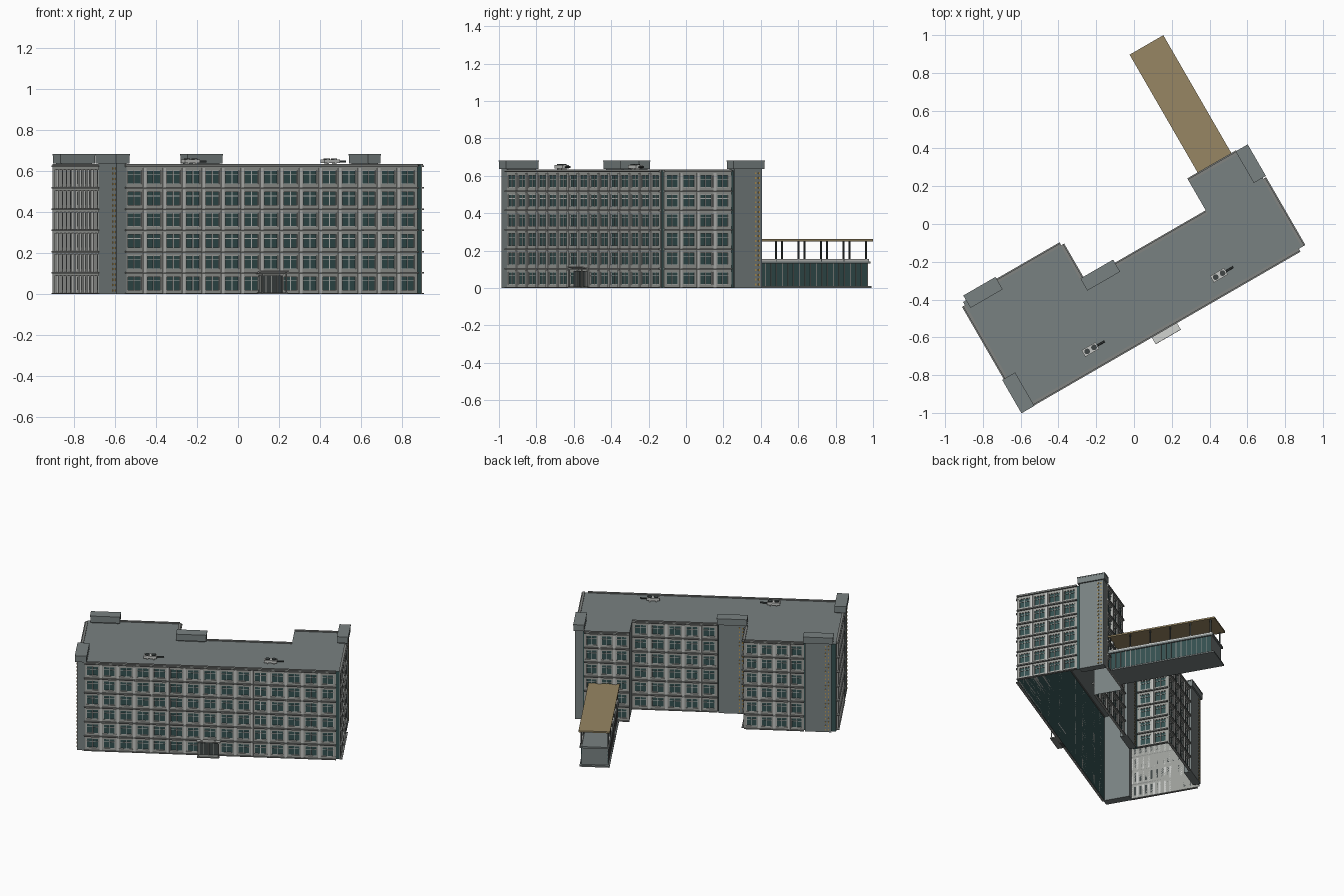
import bpy, bmesh, math
from mathutils import Matrix, Vector

cube = bpy.data.objects.get("Cube")
if cube:
    bpy.data.objects.remove(cube)

TURN = Matrix.Rotation(math.radians(30), 4, 'Z')
FLOOR, FLOORS = 0.1035, 6
TOP = FLOOR * FLOORS


def material(name, *rgb):
    m = bpy.data.materials.new(name)
    m.diffuse_color = (*rgb, 1)
    m.use_nodes = True
    m.node_tree.nodes["Principled BSDF"].inputs["Base Color"].default_value = (*rgb, 1)
    return m


ROOF = material("slate grey", 0.19, 0.22, 0.22)
WALL = material("wall grey", 0.33, 0.34, 0.32)
LIGHT = material("pale grey", 0.55, 0.56, 0.54)
GLASS = material("dark teal glass", 0.035, 0.08, 0.08)
LEDGE = material("ledge grey", 0.22, 0.23, 0.22)
DARK = material("charcoal", 0.05, 0.06, 0.06)
TAN = material("tan", 0.31, 0.24, 0.125)
AMBER = material("amber", 0.5, 0.32, 0.09)


class Part:
    """Gathers boxes and cylinders into one named object."""

    def __init__(self, name, *mats):
        self.name, self.mats, self.bm = name, mats, bmesh.new()

    def box(self, x, y, z, frame=Matrix()):
        size = Matrix.Diagonal((x[1] - x[0], y[1] - y[0], z[1] - z[0], 1))
        mid = Matrix.Translation((sum(x) / 2, sum(y) / 2, sum(z) / 2))
        bmesh.ops.create_cube(self.bm, size=1, matrix=frame @ mid @ size)

    def cylinder(self, at, radius, height, axis=Matrix()):
        bmesh.ops.create_cone(self.bm, cap_ends=True, segments=16, radius1=radius, radius2=radius,
                              depth=height, matrix=Matrix.Translation(at) @ axis)

    def finish(self, recalc=True):
        if recalc:
            bmesh.ops.recalc_face_normals(self.bm, faces=self.bm.faces)
        self.bm.transform(TURN)
        mesh = bpy.data.meshes.new(self.name)
        self.bm.to_mesh(mesh)
        self.bm.free()
        for m in self.mats:
            mesh.materials.append(m)
        obj = bpy.data.objects.new(self.name, mesh)
        bpy.context.collection.objects.link(obj)


def wall_frame(a, b):
    """x runs along the wall, y points outward."""
    d = (Vector(b) - Vector(a)).normalized()
    return Matrix(((d.x, d.y, 0, a[0]), (d.y, -d.x, 0, a[1]), (0, 0, 1, 0), (0, 0, 0, 1)))


# Open-bottomed shell: glass behind the facades, flat roof on top
outline = [(-0.99, -0.55), (0.712, -0.55), (0.712, 0.05), (0.365, 0.05),
           (0.365, -0.145), (-0.39, -0.145), (-0.39, 0.095), (-0.99, 0.095)]
shell_mats = [0, 0, 0, 2, 0, 0, 0, 1]
shell = Part("building_shell", GLASS, WALL, ROOF)
low = [shell.bm.verts.new((*p, 0)) for p in outline]
high = [shell.bm.verts.new((*p, TOP + 0.008)) for p in outline]
for i, index in enumerate(shell_mats):
    j = (i + 1) % len(outline)
    shell.bm.faces.new((low[i], low[j], high[j], high[i])).material_index = index
shell.bm.faces.new(high).material_index = 2
shell.finish(recalc=False)


def ledges(name, a, b, start, end):
    f = wall_frame(a, b)
    part = Part(name + "_ledges", LEDGE)
    for k in range(FLOORS):
        part.box((start, end), (0, 0.018), (max(0, k * FLOOR - 0.003), k * FLOOR + 0.005), f)
    part.box((start, end), (-0.004, 0.012), (TOP, TOP + 0.014), f)
    part.box((start, end), (0, 0.018), (TOP - 0.001, TOP + 0.006), f)
    part.finish()


def window_wall(name, a, b, start, end, bays, window=0.68):
    f = wall_frame(a, b)
    wall, piers, frames = Part(name + "_wall", WALL), Part(name + "_piers", LIGHT), Part(name + "_frames", LIGHT)
    pitch = (end - start) / bays
    half = pitch * window / 2
    for k in range(FLOORS):
        z = k * FLOOR
        sill, head = z + 0.02, z + 0.085
        wall.box((start, end), (0, 0.007), (z, sill), f)
        wall.box((start, end), (0, 0.007), (head, z + FLOOR), f)
        for i in range(bays + 1):
            s = start + i * pitch
            wall.box((max(start, s - pitch / 2 + half), min(end, s + pitch / 2 - half)),
                     (0, 0.0065), (sill, head), f)
            if 0 < i < bays:
                piers.box((s - 0.008, s + 0.008), (0, 0.012), (z, z + FLOOR - 0.006), f)
        for i in range(bays):
            c = start + (i + 0.5) * pitch
            for s in (c - half, c, c + half):
                frames.box((s - 0.0018, s + 0.0018), (0, 0.004), (sill, head), f)
            for h in (sill, sill + 0.045, head):
                frames.box((c - half, c + half), (0, 0.004), (h - 0.0015, h + 0.0015), f)
    for part in (wall, piers, frames):
        part.finish()
    ledges(name, a, b, start, end)


def wall_points(i):
    return outline[i], outline[(i + 1) % len(outline)]


# Facades with windows
window_wall("front", *wall_points(0), 0.032, 1.68, 15)
window_wall("east_end", *wall_points(1), 0.0, 0.415, 4)
window_wall("east_wing_back", *wall_points(2), 0.05, 0.347, 3)
window_wall("courtyard", *wall_points(4), 0.0, 0.56, 5)
window_wall("west_wing_inner", *wall_points(5), 0.03, 0.24, 2)
window_wall("west_wing_back", *wall_points(6), 0.0, 0.39, 4)

# Finned end wall
a, b = wall_points(7)
f = wall_frame(a, b)
fins, slots = Part("west_end_fins", LIGHT), Part("west_end_slots", DARK)
for k in range(FLOORS):
    for i in range(12):
        s = 0.05 + i * 0.038
        fins.box((s - 0.007, s + 0.007), (0, 0.012), (k * FLOOR + 0.005, (k + 1) * FLOOR - 0.012), f)
        slots.box((s + 0.012, s + 0.026), (0, 0.003), (k * FLOOR + 0.02, k * FLOOR + 0.085), f)
fins.finish()
slots.finish()
ledges("west_end", a, b, 0.02, 0.48)

# Stair towers with overhanging caps: u range, v range of each cap
towers = {"front_west": ((-1.015, -0.94), (-0.568, -0.368)),
          "back_west": ((-0.97, -0.777), (0.05, 0.122)),
          "courtyard": ((-0.388, -0.192), (-0.18, -0.11)),
          "east": ((0.66, 0.73), (-0.127, 0.062))}
for name, (u, v) in towers.items():
    body, cap = Part(name + "_tower", ROOF), Part(name + "_tower_cap", ROOF)
    body.box((u[0] + 0.01, u[1] - 0.01), (v[0] + 0.01, v[1] - 0.01), (0, TOP + 0.02))
    cap.box(u, v, (TOP + 0.016, TOP + 0.06))
    cap.box((u[0] - 0.002, u[1] + 0.002), (v[0] - 0.002, v[1] + 0.002), (TOP + 0.055, TOP + 0.062))
    body.finish()
    cap.finish()

# Columns of small amber blocks near the tower corners
lamps = Part("tower_lamps", AMBER)
tower_faces = [((-1.005, -0.378), (-1.005, -0.558)), ((0.72, -0.117), (0.72, 0.052)),
               ((-0.202, -0.12), (-0.378, -0.12)), ((-0.787, 0.112), (-0.96, 0.112))]
for a, b in tower_faces:
    f = wall_frame(a, b)
    length = (Vector(b) - Vector(a)).length
    if a[0] == -1.005:
        f = f @ Matrix.Diagonal((1, -1, 1, 1))
    for k in range(FLOORS * 4):
        z = 0.014 + k * FLOOR / 4
        for s in (length - 0.038, length - 0.018):
            lamps.box((s - 0.004, s + 0.004), (-0.003, 0.003), (z, z + 0.01), f)
lamps.finish()

# Entrance with step, doors and sloped canopy
door, step, canopy = Part("entrance_doors", DARK), Part("entrance_step", LEDGE), Part("entrance_canopy", LIGHT)
door.box((-0.205, -0.08), (-0.572, -0.55), (0, 0.092))
step.box((-0.215, -0.07), (-0.608, -0.55), (0, 0.008))
tilt = Matrix.Translation((-0.142, -0.55, 0.098)) @ Matrix.Rotation(math.radians(-12), 4, 'X')
canopy.box((-0.077, 0.077), (-0.06, 0), (0, 0.006), tilt)
door.finish()
step.finish()
canopy.finish()
bars = Part("entrance_frames", WALL)
for u in (-0.205, -0.174, -0.143, -0.111, -0.08):
    bars.box((u - 0.002, u + 0.002), (-0.575, -0.57), (0, 0.092))
for u in (-0.21, -0.075):
    bars.box((u - 0.003, u + 0.003), (-0.602, -0.596), (0, 0.1))
bars.finish()

# Rooftop fan units
units, fans = Part("roof_units", LIGHT), Part("roof_fans_and_pipes", DARK)
for u in (-0.53, 0.256):
    units.box((u - 0.045, u + 0.04), (-0.48, -0.44), (TOP + 0.018, TOP + 0.036))
    for s in (-0.022, 0.02):
        units.box((u + s - 0.004, u + s + 0.004), (-0.475, -0.445), (TOP, TOP + 0.02))
        fans.cylinder((u + s, -0.46, TOP + 0.038), 0.015, 0.008)
    fans.cylinder((u + 0.06, -0.46, TOP + 0.026), 0.005, 0.05, Matrix.Rotation(math.pi / 2, 4, 'Y'))
units.finish()
fans.finish()

# Covered walkway: glazed lower storey, open deck, tan roof
U, V = (0.432, 0.628), (0.05, 0.765)
slabs, glazing = Part("walkway_slabs", ROOF), Part("walkway_glazing", GLASS)
slabs.box(U, (V[0], 0.782), (0, 0.01))
slabs.box(U, (V[0], 0.775), (0.13, 0.142))
slabs.box((U[0] + 0.012, U[1] - 0.012), (V[1] - 0.008, V[1]), (0.01, 0.13))
glazing.box((U[0] + 0.01, U[0] + 0.016), V, (0.01, 0.13))
glazing.box((U[1] - 0.016, U[1] - 0.01), V, (0.01, 0.13))
slabs.finish()
glazing.finish()
mullions, rails, posts = (Part("walkway_mullions", LEDGE), Part("walkway_rails", LIGHT),
                          Part("walkway_posts", DARK))
for u in (U[0] + 0.01, U[1] - 0.01):
    rails.box((u - 0.004, u + 0.004), (V[0], 0.77), (0.14, 0.156))
    for i in range(21):
        v = V[0] + 0.012 + i * 0.035
        mullions.box((u - 0.003, u + 0.003), (v - 0.002, v + 0.002), (0.01, 0.13))
    for i in range(6):
        v = 0.06 + i * 0.139
        posts.box((u - 0.004, u + 0.004), (v - 0.004, v + 0.004), (0.14, 0.252))
for part in (mullions, rails, posts):
    part.finish()
cover = Part("walkway_roof", TAN)
cover.box((0.428, 0.634), (V[0], 0.788), (0.25, 0.261))
cover.finish()
